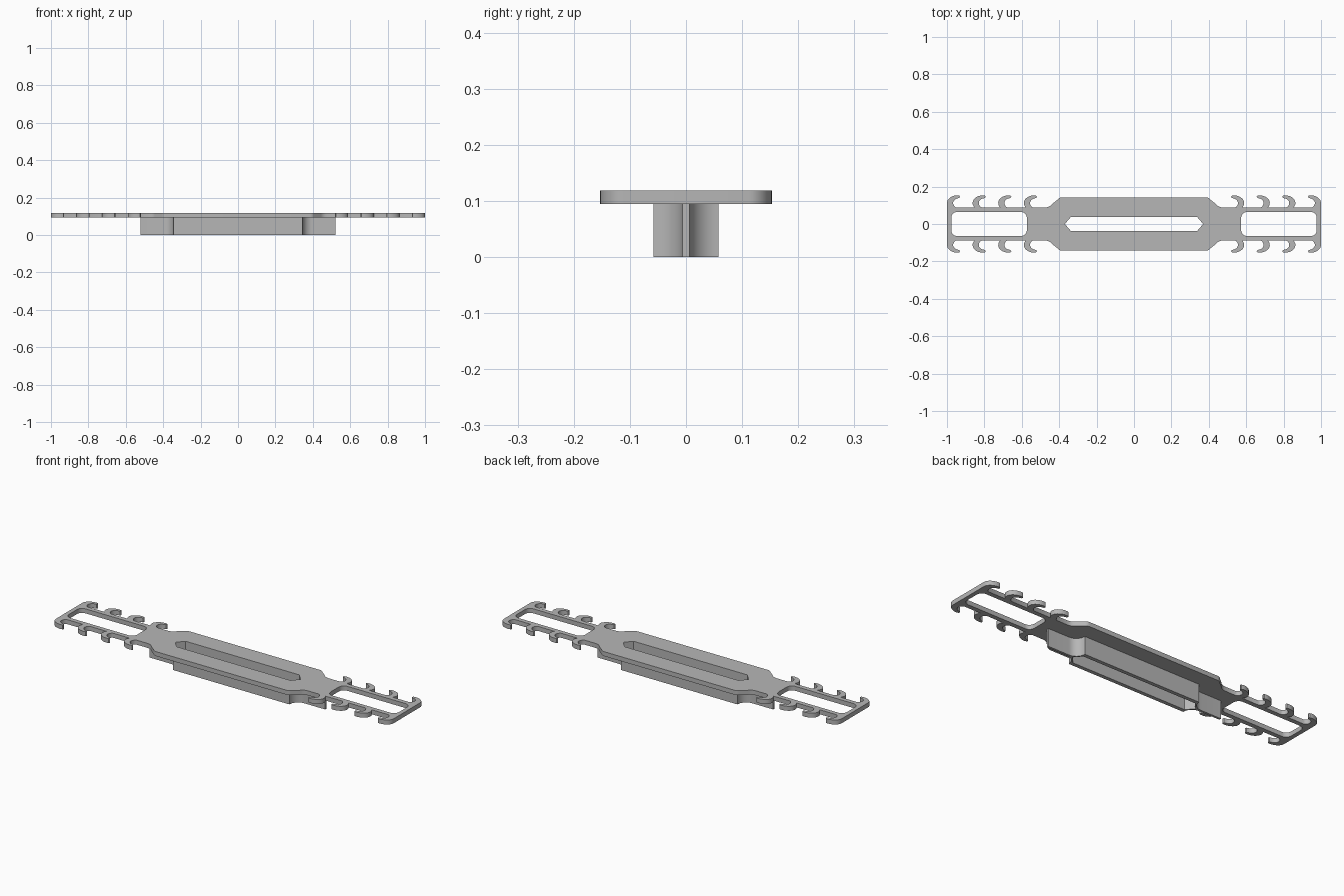
import bpy
import math

if "Cube" in bpy.data.objects:
    bpy.data.objects.remove(bpy.data.objects["Cube"])

grey = bpy.data.materials.new("light grey plastic")
grey.diffuse_color = (0.47, 0.47, 0.47, 1)
grey.use_nodes = True
grey.node_tree.nodes["Principled BSDF"].inputs["Base Color"].default_value = grey.diffuse_color


def arc(cx, cy, rx, ry, a0, a1, n=8):
    """Points on an elliptical arc, angles in degrees."""
    angles = [math.radians(a0 + (a1 - a0) * i / n) for i in range(n + 1)]
    return [(cx + rx * math.cos(a), cy + ry * math.sin(a)) for a in angles]


def mirror_loop(quarter):
    """Close a quarter outline (from +x end to the middle, y > 0) on both axes."""
    half = quarter + [(-x, y) for x, y in reversed(quarter)]
    return half + [(x, -y) for x, y in reversed(half)]


def rounded_rect(x0, x1, hy, r):
    return (arc(x1 - r, hy - r, r, r, 0, 90, 6) + arc(x0 + r, hy - r, r, r, 90, 180, 6)
            + arc(x0 + r, r - hy, r, r, 180, 270, 6) + arc(x1 - r, r - hy, r, r, 270, 360, 6))


def slab(name, loops, z0, z1):
    """Extruded flat shape; the first loop is the outline, the rest are holes."""
    curve = bpy.data.curves.new(name, 'CURVE')
    curve.dimensions = '2D'
    curve.fill_mode = 'BOTH'
    curve.extrude = (z1 - z0) / 2
    for loop in loops:
        spline = curve.splines.new('POLY')
        spline.points.add(len(loop) - 1)
        for p, (x, y) in zip(spline.points, loop):
            p.co = (x, y, 0, 1)
        spline.use_cyclic_u = True
    obj = bpy.data.objects.new(name, curve)
    bpy.context.collection.objects.link(obj)
    bpy.ops.object.select_all(action='DESELECT')
    obj.select_set(True)
    bpy.context.view_layer.objects.active = obj
    bpy.ops.object.convert(target='MESH')
    obj = bpy.context.view_layer.objects.active
    # weld caps to walls
    bpy.ops.object.mode_set(mode='EDIT')
    bpy.ops.mesh.select_all(action='SELECT')
    bpy.ops.mesh.remove_doubles(threshold=0.0002)
    bpy.ops.mesh.normals_make_consistent(inside=False)
    bpy.ops.object.mode_set(mode='OBJECT')
    for v in obj.data.vertices:
        v.co.z += (z0 + z1) / 2
    obj.data.materials.clear()
    obj.data.materials.append(grey)
    bpy.ops.object.shade_smooth_by_angle(angle=math.radians(30))
    return obj


# Curved strap hook; u runs from the strap end towards the middle
def hook(offset, at_end):
    pts = arc(0.055, 0.112, 0.055, 0.041, 180 if at_end else 215, 90, 10)
    pts += [(0.066, 0.151), (0.070, 0.146), (0.066, 0.139)]
    pts += arc(0.065, 0.112, 0.032, 0.026, 100, 210, 8)
    pts += [(0.042, 0.092), (0.050, 0.088)]
    return [(1 - offset - u, y) for u, y in pts]


# Strap plate outline: four hooks, the neck fillet, then the wide middle
quarter = []
for i in range(4):
    quarter += hook(i * 0.137, i == 0)
quarter += arc(0.475, 0.133, 0.045, 0.045, 270, 215, 5)
quarter += arc(0.385, 0.112, 0.03, 0.03, 35, 90, 5)

slot = mirror_loop([(0.37, 0.0), (0.337, 0.038)])
slot = [p for i, p in enumerate(slot) if p != slot[i - 1]]
windows = [rounded_rect(0.573, 0.977, 0.064, 0.03), rounded_rect(-0.977, -0.573, 0.064, 0.03)]
slab("strap_plate", [mirror_loop(quarter), slot] + windows, 0.095, 0.119)

# Raised rib underneath: slotted body flaring into a thin fin at each end
rib = [(0.52, 0.006)] + arc(0.397, 0.058, 0.052, 0.052, 270, 180, 10)
slab("under_rib", [mirror_loop(rib), slot], 0.0, 0.095)
